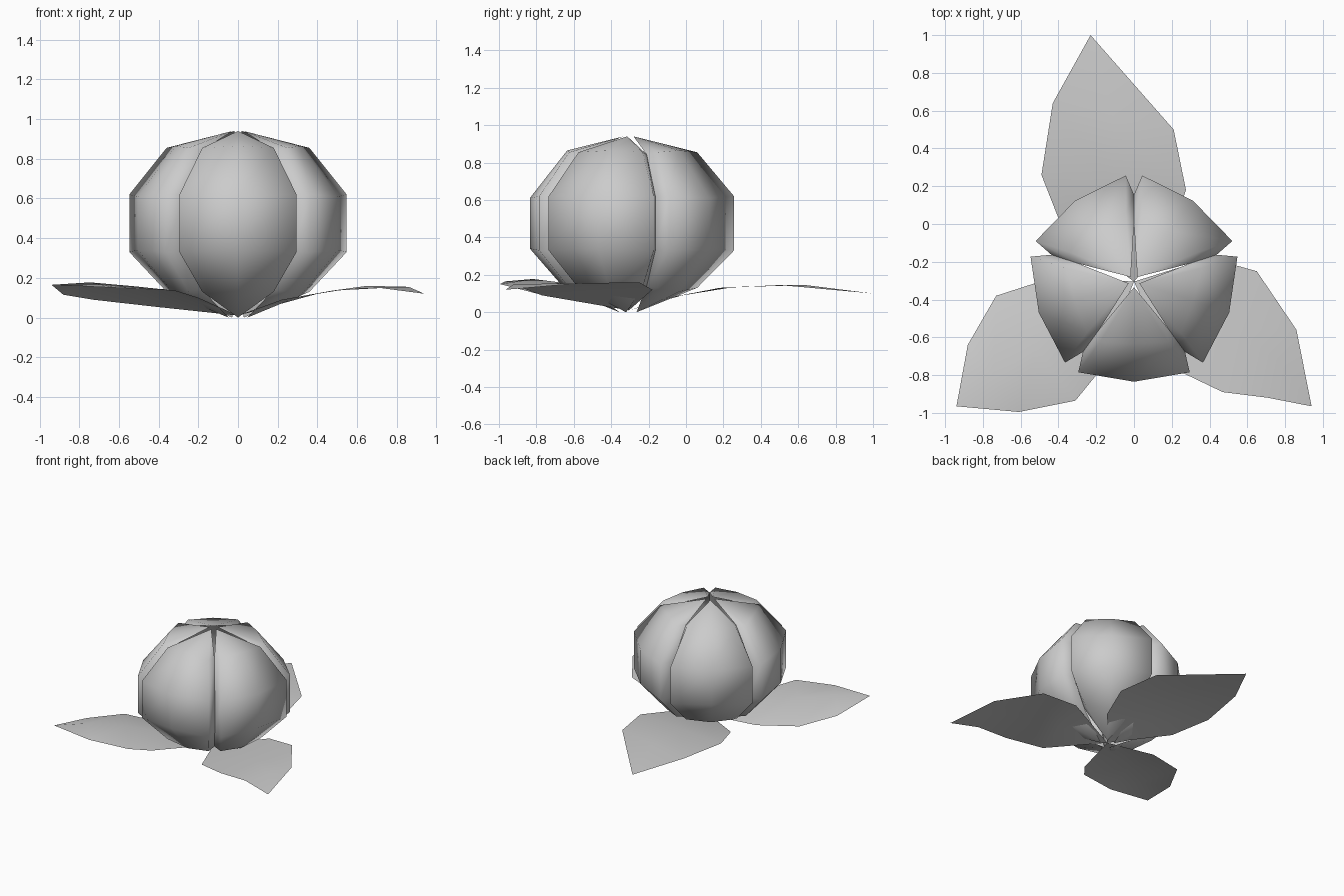
import bpy
from math import sin, cos, tan, radians

if "Cube" in bpy.data.objects:
    bpy.data.objects.remove(bpy.data.objects["Cube"])

CY = -0.305  # flower axis position in y


def make(name, verts, faces):
    me = bpy.data.meshes.new(name)
    me.from_pydata(verts, [], faces)
    me.update()
    for p in me.polygons:
        p.use_smooth = True
    ob = bpy.data.objects.new(name, me)
    bpy.context.collection.objects.link(ob)
    return ob


def strip_faces(rows, n):
    # start point, rows of n points, end point
    last = 1 + n * rows
    faces = [(0, c + 1, c) for c in range(1, n)]
    for r in range(rows - 1):
        for c in range(1 + n * r, n * (r + 1)):
            faces.append((c, c + 1, c + n + 1, c + n))
    return faces + [(c, c + 1, last) for c in range(last - n, last - 1)]


# petals: half width, edge distance, edge height, middle distance, middle height
RINGS = [(0.18, 0.32, 0.13, 0.33, 0.11),
         (0.295, 0.48, 0.33, 0.53, 0.34),
         (0.295, 0.48, 0.62, 0.53, 0.61),
         (0.18, 0.32, 0.855, 0.33, 0.865)]


def petal(i):
    a = radians(-90 + 72 * i)

    def P(d, w, z):
        return (d * cos(a) + w * sin(a), CY + d * sin(a) - w * cos(a), z)
    verts = [P(0.05, 0, 0.0)]
    for hw, d, z, dm, zm in RINGS:
        # folded sides run inward to the valley between neighbouring petals
        dv = 0.775 * d
        wv = dv * tan(radians(36))
        zv = 0.475 + (z - 0.475) * 0.97
        verts += [P(dv, wv, zv), P(d, hw, z), P(dm, 0, zm),
                  P(d, -hw, z), P(dv, -wv, zv)]
    verts.append(P(0.03, 0, 0.94))
    make(f"petal_{i + 1}", verts, strip_faces(len(RINGS), 5))


for i in range(5):
    petal(i)


# leaves: tip, then left and right edge points from base to tip
def leaf(name, tip, left, right, bulge=0.0):
    verts = [(0, CY, 0.01)]
    for l, r in zip(left, right):
        m = [(p + q) / 2 for p, q in zip(l, r)]
        m[2] += bulge
        verts += [r, tuple(m), l]
    verts.append(tip)
    make(name, verts, strip_faces(len(left), 3))


leaf("back_leaf", (-0.23, 1.0, 0.10),
     [(-0.38, -0.02, 0.09), (-0.49, 0.26, 0.135), (-0.43, 0.64, 0.145)],
     [(0.19, -0.08, 0.08), (0.275, 0.18, 0.13), (0.21, 0.50, 0.145)])
leaf("left_leaf", (-0.94, -0.965, 0.165),
     [(-0.20, -0.80, 0.10), (-0.31, -0.935, 0.135), (-0.61, -0.995, 0.15)],
     [(-0.42, -0.28, 0.055), (-0.73, -0.38, 0.09), (-0.88, -0.64, 0.115)], 0.045)
leaf("right_leaf", (0.94, -0.965, 0.12),
     [(0.40, -0.18, 0.12), (0.65, -0.25, 0.16), (0.86, -0.56, 0.155)],
     [(0.22, -0.77, 0.09), (0.47, -0.89, 0.135), (0.71, -0.92, 0.15)])
